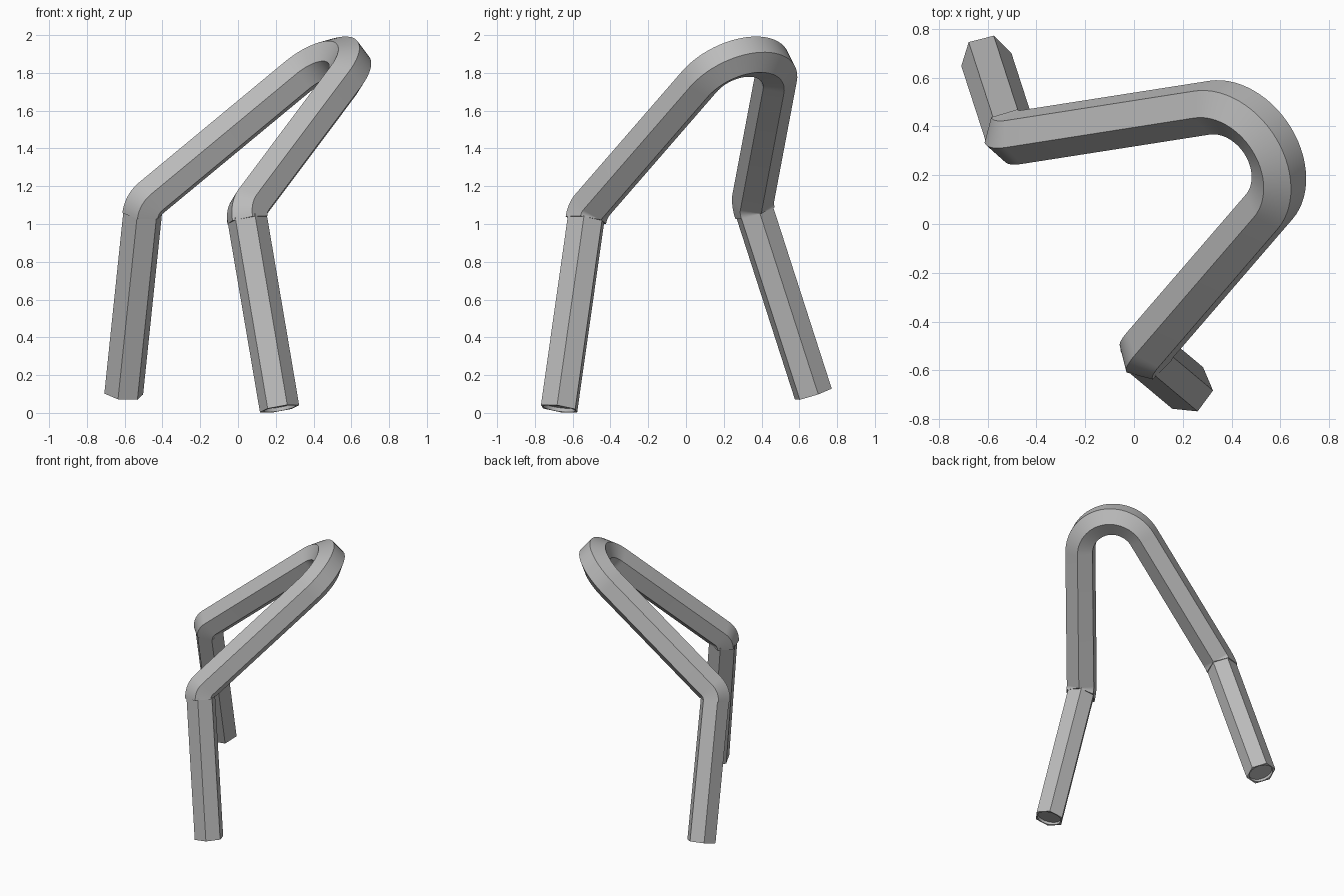
import bpy, bmesh, math
from mathutils import Vector, Quaternion

old = bpy.data.objects.get("Cube")
if old:
    bpy.data.objects.remove(old, do_unlink=True)

GREY = (0.5, 0.5, 0.5, 1.0)
mat = bpy.data.materials.new("plain_grey")
mat.use_nodes = True
mat.diffuse_color = GREY
mat.node_tree.nodes["Principled BSDF"].inputs["Base Color"].default_value = GREY


def finish(bm, name):
    bmesh.ops.recalc_face_normals(bm, faces=bm.faces)
    mesh = bpy.data.meshes.new(name)
    bm.to_mesh(mesh)
    bm.free()
    mesh.materials.append(mat)
    ob = bpy.data.objects.new(name, mesh)
    bpy.context.collection.objects.link(ob)
    bpy.ops.object.select_all(action='DESELECT')
    ob.select_set(True)
    bpy.context.view_layer.objects.active = ob
    bpy.ops.object.shade_smooth_by_angle(angle=math.radians(30))
    return ob


def ring(bm, centre, axis, corner, radius, sides=6):
    """Regular polygon around axis with one vertex towards corner."""
    return [bm.verts.new(centre + Quaternion(axis, math.tau * i / sides) @ corner * radius)
            for i in range(sides)]


def skin(bm, a, b):
    n = len(a)
    for i in range(n):
        bm.faces.new((a[i], a[(i + 1) % n], b[(i + 1) % n], b[i]))


def fillet(before, corner, after, radius, steps):
    """Arc points and tangents that round one corner of a path."""
    d0, d1 = (corner - before).normalized(), (after - corner).normalized()
    turn = d0.angle(d1)
    axis = d0.cross(d1).normalized()
    start = corner - d0 * radius * math.tan(turn / 2)
    centre = start + axis.cross(d0) * radius
    out = []
    for i in range(steps + 1):
        q = Quaternion(axis, turn * i / steps)
        out.append((centre + q @ (start - centre), q @ d0))
    return out


# Key points of the bent bar
front_foot = Vector((0.22, -0.672, 0.022))
front_elbow = Vector((0.042, -0.523, 1.07))
peak = Vector((0.997, 0.584, 2.345))
back_elbow = Vector((-0.5, 0.35, 1.105))
back_foot = Vector((-0.605, 0.674, 0.10))

# Upper bar: hexagon swept through two tight elbows and a wide top bend
path = (fillet(front_foot, front_elbow, peak, 0.108, 10)
        + fillet(front_elbow, peak, back_elbow, 0.246, 28)
        + fillet(peak, back_elbow, back_foot, 0.108, 10))
normal = (peak - front_elbow).cross(back_elbow - peak).normalized()
arm = (peak - front_elbow).normalized()
# Corner vector follows the path without twisting, starting from the arm
corner = arm.rotation_difference(path[0][1]) @ normal
bm = bmesh.new()
rings = []
tangent = path[0][1]
for point, direction in path:
    corner = tangent.rotation_difference(direction) @ corner
    tangent = direction
    rings.append(ring(bm, point, direction, corner, 0.112))
for a, b in zip(rings, rings[1:]):
    skin(bm, a, b)
bm.faces.new(rings[0])
bm.faces.new(rings[-1])
finish(bm, "bent_upper_bar")


# Legs: straight hexagonal bars with a shallow round recess in the foot
def leg(name, foot, top, heading):
    axis = (top - foot).normalized()
    h = math.radians(heading)
    side = Vector((math.cos(h), math.sin(h), 0))
    side = (side - axis * side.dot(axis)).normalized()
    bm = bmesh.new()
    low = ring(bm, foot, axis, side, 0.106)
    high = ring(bm, top, axis, side, 0.106)
    skin(bm, low, high)
    bm.faces.new(high)
    rim = ring(bm, foot, axis, side, 0.085, 24)
    floor = ring(bm, foot + axis * 0.02, axis, side, 0.085, 24)
    for i in range(6):
        arc = [rim[(i * 4 + k) % 24] for k in range(5)]
        bm.faces.new([low[(i + 1) % 6], low[i]] + arc)
    skin(bm, rim, floor)
    bm.faces.new(floor)
    finish(bm, name)


leg("front_leg", front_foot, front_elbow.lerp(front_foot, 0.03), -7)
leg("back_leg", back_foot, back_elbow.lerp(back_foot, 0.03), 14)
